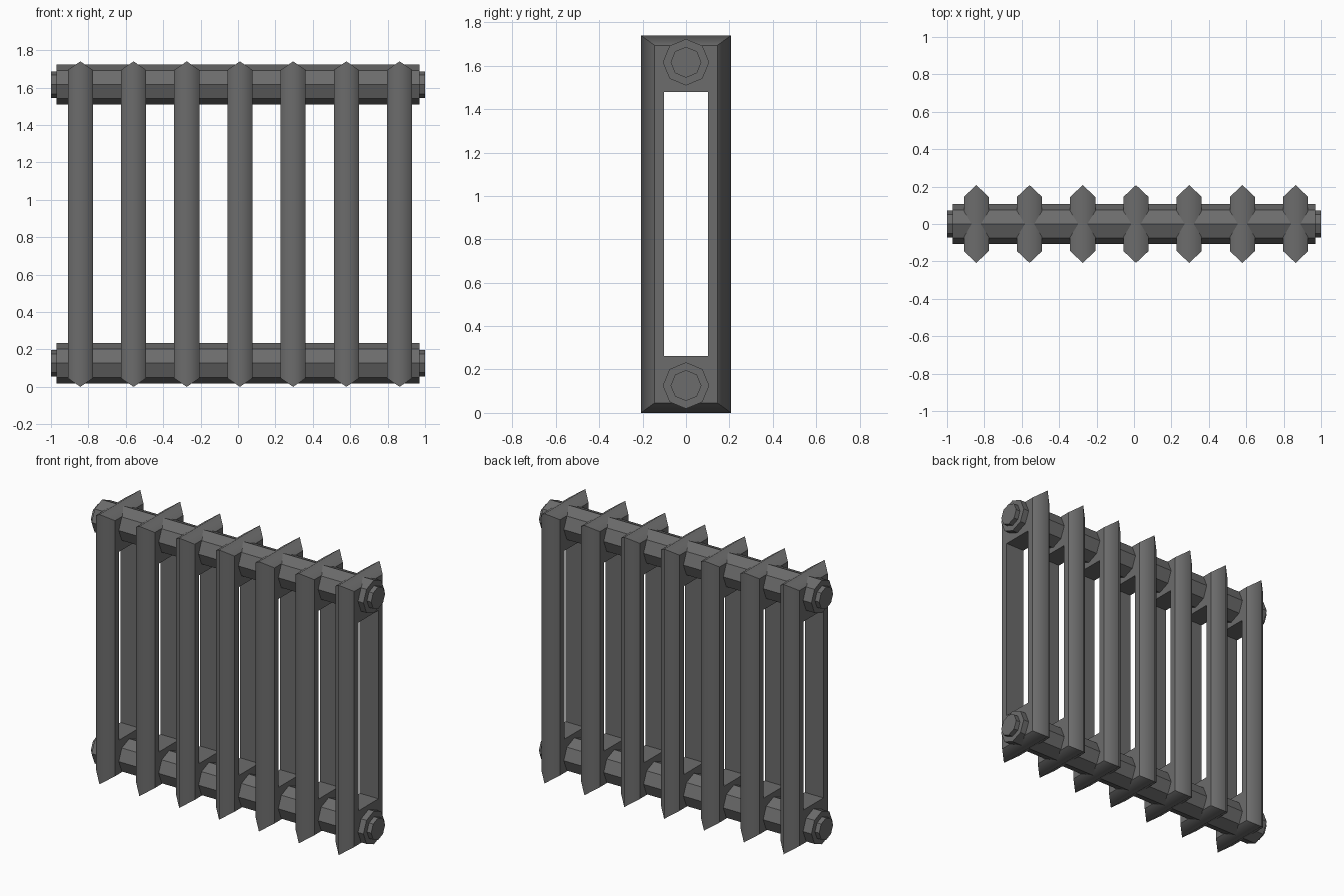
import bpy
import bmesh
from math import pi
from mathutils import Matrix

old = bpy.data.objects.get("Cube")
if old:
    bpy.data.objects.remove(old, do_unlink=True)

iron = bpy.data.materials.new("cast iron grey")
iron.use_nodes = True
GREY = (0.15, 0.15, 0.15, 1)
iron.diffuse_color = GREY
iron.node_tree.nodes["Principled BSDF"].inputs["Base Color"].default_value = GREY

HEIGHT = 1.74
HALF_DEPTH = 0.208
HALF_WIDTH = 0.067
LOW_PIPE, HIGH_PIPE = 0.126, 1.616


def add_object(name, bm, location=(0, 0, 0)):
    bmesh.ops.recalc_face_normals(bm, faces=bm.faces)
    mesh = bpy.data.meshes.new(name)
    bm.to_mesh(mesh)
    bm.free()
    mesh.materials.append(iron)
    obj = bpy.data.objects.new(name, mesh)
    obj.location = location
    bpy.context.collection.objects.link(obj)
    return obj


def section_mesh():
    """Rectangular frame with a ridged outer rim, made of five joined loops."""
    bm = bmesh.new()

    def loop(x, y, bottom, top):
        corners = ((-y, bottom), (y, bottom), (y, top), (-y, top))
        return [bm.verts.new((x, cy, cz)) for cy, cz in corners]

    hole = (0.102, 0.263, 1.478)
    shoulder = (0.145, 0.046, HEIGHT - 0.046)
    loops = [loop(HALF_WIDTH, *hole), loop(HALF_WIDTH, *shoulder),
             loop(0, HALF_DEPTH, 0, HEIGHT),
             loop(-HALF_WIDTH, *shoulder), loop(-HALF_WIDTH, *hole)]
    for i, a in enumerate(loops):
        b = loops[(i + 1) % len(loops)]
        for j in range(4):
            k = (j + 1) % 4
            bm.faces.new((a[j], a[k], b[k], b[j])).smooth = True
    # Only the rim's ridge is softly shaded
    for e in bm.edges:
        e.smooth = all(v in loops[2] for v in e.verts)
    return bm


def pipe(name, radius, x0, x1, z):
    """Eight-sided bar along x with corners pointing up and sideways."""
    bm = bmesh.new()
    bmesh.ops.create_cone(bm, cap_ends=True, segments=8, radius1=radius,
                          radius2=radius, depth=x1 - x0,
                          matrix=Matrix.Rotation(pi / 2, 4, "Y"))
    add_object(name, bm, ((x0 + x1) / 2, 0, z))


# Seven upright sections
for i in range(7):
    add_object(f"section_{i + 1}", section_mesh(), (-0.843 + 0.2845 * i, 0, 0))

# Water pipes with a plug at each end
for level, z in (("lower", LOW_PIPE), ("upper", HIGH_PIPE)):
    pipe(f"{level}_pipe", 0.107, -0.97, 0.97, z)
    pipe(f"{level}_right_plug", 0.071, -1, -0.96, z)
    pipe(f"{level}_left_plug", 0.071, 0.96, 1, z)
